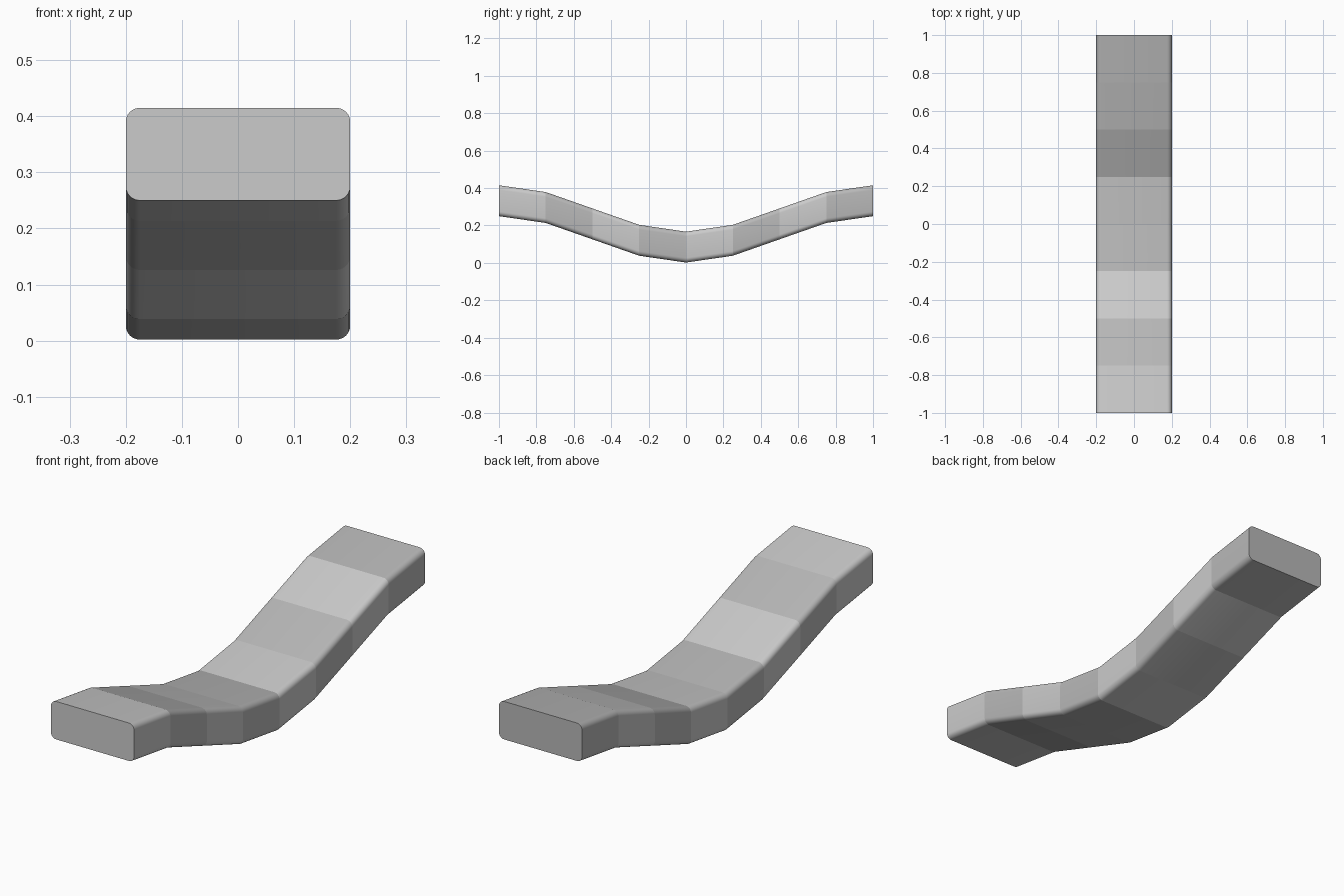
import bpy, bmesh, math

if "Cube" in bpy.data.objects:
    bpy.data.objects.remove(bpy.data.objects["Cube"])

HALF_W, HEIGHT, RADIUS, BASE = 0.2, 0.165, 0.025, 0.002
SEGMENTS, CORNER_STEPS = 8, 6


def rounded_profile():
    """Rounded rectangle cross-section in x and z, bottom at z = 0."""
    pts = []
    for k, (sx, top) in enumerate([(1, 1), (-1, 1), (-1, 0), (1, 0)]):
        cx = sx * (HALF_W - RADIUS)
        cz = HEIGHT - RADIUS if top else RADIUS
        for i in range(CORNER_STEPS + 1):
            a = math.pi / 2 * (k + i / CORNER_STEPS)
            pts.append((cx + RADIUS * math.cos(a), cz + RADIUS * math.sin(a)))
    return pts


def grey(name, v):
    mat = bpy.data.materials.new(name)
    mat.diffuse_color = (v, v, v, 1)
    mat.use_nodes = True
    mat.node_tree.nodes["Principled BSDF"].inputs["Base Color"].default_value = mat.diffuse_color
    return mat


# Cross-sections swept along a cosine dip
profile = rounded_profile()
n = len(profile)
bm = bmesh.new()
rings = []
for s in range(SEGMENTS + 1):
    y = -1 + 2 * s / SEGMENTS
    lift = BASE + 0.124 * (1 - math.cos(math.pi * y))
    rings.append([bm.verts.new((x, y, z + lift)) for x, z in profile])

# Alternating light and dark bands
for s in range(SEGMENTS):
    a, b = rings[s], rings[s + 1]
    for i in range(n):
        j = (i + 1) % n
        bm.faces.new((a[i], a[j], b[j], b[i])).material_index = s % 2

# End caps
bm.faces.new(rings[0]).material_index = 0
bm.faces.new(rings[-1]).material_index = 1
bmesh.ops.recalc_face_normals(bm, faces=bm.faces)

# Smooth rounded edges, with sharp creases at every band and cap
for f in bm.faces:
    f.smooth = True
for ring in rings:
    for i in range(n):
        bm.edges.get((ring[i], ring[(i + 1) % n])).smooth = False

mesh = bpy.data.meshes.new("curved_strip")
bm.to_mesh(mesh)
bm.free()
mesh.materials.append(grey("light_grey", 0.8))
mesh.materials.append(grey("dark_grey", 0.48))
strip = bpy.data.objects.new("curved_strip", mesh)
bpy.context.collection.objects.link(strip)
